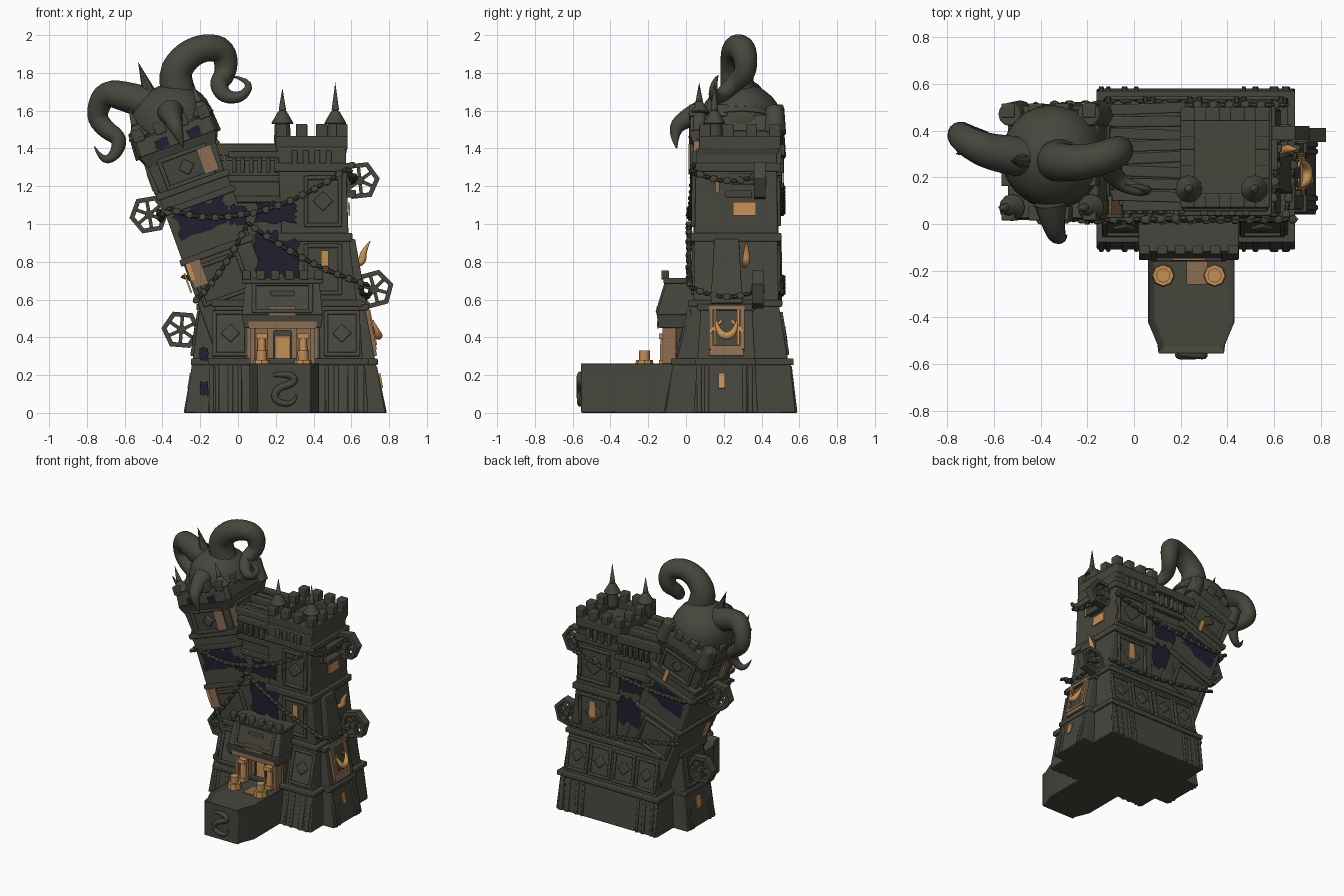
import bpy, bmesh, math, random
from mathutils import Matrix, Vector

random.seed(4)
if "Cube" in bpy.data.objects:
    bpy.data.objects.remove(bpy.data.objects["Cube"])
I, parts, b = Matrix.Identity(4), [], bmesh.new()

def material(name, *rgb):
    m = bpy.data.materials.new(name)
    m.use_nodes = True
    m.diffuse_color = (*rgb, 1)
    m.node_tree.nodes["Principled BSDF"].inputs["Base Color"].default_value = (*rgb, 1)
    return m

stone = material("dark stone", .062, .062, .048)
glow = material("amber glow", .56, .28, .09)
warm = material("warm stone", .26, .155, .085)
navy = material("navy void", .014, .013, .028)

def spin(angle, axis):
    return Matrix.Rotation(angle, 4, axis)

def at(x, y, z, turn=0, tilt=0):
    """Frame whose -y side faces outward after the turn; tilt leans it back."""
    return Matrix.Translation((x, y, z)) @ spin(math.radians(turn), 'Z') @ spin(math.radians(-tilt), 'X')

def frustum(low, high, z0, z1, M=I):
    for v in bmesh.ops.create_cube(b, size=1)['verts']:
        r, z = (high, z1) if v.co.z > 0 else (low, z0)
        v.co = M @ Vector((r[int(v.co.x > 0)], r[2 + int(v.co.y > 0)], z))

def box(c, s, M=I):
    bmesh.ops.create_cube(b, size=1, matrix=M @ Matrix.Translation(c) @ Matrix.Diagonal((*s, 1)))

def cone(x, y, z, r1, r2, h, M=I, sides=12):
    bmesh.ops.create_cone(b, cap_ends=True, segments=sides, radius1=r1, radius2=r2, depth=h,
                          matrix=M @ Matrix.Translation((x, y, z + h / 2)))

def grow(r, d):
    return (r[0] - d, r[1] + d, r[2] - d, r[3] + d)

def ledge(r, z, M=I, d=.02, h=.035):
    frustum(grow(r, d), grow(r, d), z - h / 2, z + h / 2, M)

def panel(w, h, M, diamond=True):
    for s in (-1, 1):
        box((s * w / 2, 0, 0), (.022, .025, h + .02), M)
        box((0, 0, s * h / 2), (w, .025, .022), M)
    if diamond:
        d = min(w, h) * .42
        box((0, 0, 0), (d, .028, d), M @ spin(math.pi / 4, 'Y'))

def merlons(r, z, M=I, s=.06, h=.065):
    for f in (0, 1 / 3, 2 / 3, 1):
        x, y = r[0] + f * (r[1] - r[0]), r[2] + f * (r[3] - r[2])
        for c in ((x, r[2]), (x, r[3]), (r[0], y), (r[1], y)):
            box((*c, z + h / 2), (s, s, h), M)

def turret(x, y, z, tip, M=I, r=.045):
    for h, r1, r2, d in ((-.05, .5, 1, .05), (0, 1, .9, .1), (.1, 1.35, .45, .07), (.17, .45, 0, tip - z - .17)):
        cone(x, y, z + h, r * r1, r * r2, d, M)

def hole(w, h, M, n=7):
    """Ragged thin plate."""
    ring = [(-w / 2 + w * i / n, -h / 2) for i in range(n)] + [(w / 2, -h / 2 + h * i / n) for i in range(n)]
    ring += [(-x, -z) for x, z in ring]
    b.faces.new([b.verts.new(M @ Vector((x * random.uniform(.88, 1.12), -.006, z * random.uniform(.76, 1.24))))
                 for x, z in ring])

def finish(name, mat, bevel=0):
    """Turn the collected shapes into one named object."""
    me = bpy.data.meshes.new(name)
    bmesh.ops.recalc_face_normals(b, faces=b.faces)
    b.to_mesh(me)
    b.clear()
    ob = bpy.data.objects.new(name, me)
    bpy.context.collection.objects.link(ob)
    me.materials.append(mat)
    if bevel:
        mod = ob.modifiers.new("worn edges", 'BEVEL')
        mod.width, mod.segments = bevel, 2
    parts.append(ob)

def tube(name, pts, radii, mat):
    cu = bpy.data.curves.new(name, 'CURVE')
    cu.dimensions, cu.bevel_depth, cu.bevel_resolution, cu.use_fill_caps = '3D', 1, 6, True
    sp = cu.splines.new('NURBS')
    sp.points.add(len(pts) - 1)
    for p, co, r in zip(sp.points, pts, radii):
        p.co, p.radius = (*co, 1), r
    sp.use_endpoint_u, sp.order_u, sp.resolution_u = True, 3, 4
    ob = bpy.data.objects.new(name, cu)
    bpy.context.collection.objects.link(ob)
    cu.materials.append(mat)
    bpy.ops.object.select_all(action='DESELECT')
    ob.select_set(True)
    bpy.context.view_layer.objects.active = ob
    bpy.ops.object.convert(target='MESH')
    parts.append(bpy.context.view_layer.objects.active)

# Battered base with side buttresses, planks and framed panels
foot, knee, waist, wing = (-.16, .69, -.11, .58), (-.14, .67, -.06, .55), (-.12, .64, .03, .49), (-.2, .67, .08, .35)
frustum(foot, knee, 0, .28)
frustum(grow(knee, -.01), waist, .28, .58)
frustum((-.28, .78, .04, .38), wing, 0, .57)
for r, z in ((knee, .27), (waist, .58), (wing, .56), ((-.23, .72, .07, .35), .27)):
    ledge(r, z)
for x in (-.14, -.11, -.04, .01, .47, .52, .6, .65):
    w = random.uniform(.008, .02)
    for i in (2, 3):
        frustum((x - w, x + w, foot[i] - .01, foot[i] + .01), (x - w, x + w, knee[i] - .01, knee[i] + .01), 0, .25)
for y in (.07, .11, .31, .34):
    for x0, x1 in ((-.28, -.235), (.78, .727)):
        frustum((x0 - .008, x0 + .008, y - .012, y + .012), (x1 - .008, x1 + .008, y - .012, y + .012), 0, .25)
for x in (-.04, .55):
    panel(.17, .23, at(x, -.012, .42, 0, 15))
for x in (-.03, .16, .36, .55):
    panel(.16, .21, at(x, .517, .42, 180, 9))
panel(.2, .22, at(-.222, .21, .42, -90, 9))
finish("base", stone, .006)

# Straight tower, slightly leaning, with sunk roof
t0, t1, t2, crown = (.25, .63, .04, .49), (.23, .585, .045, .485), (.21, .57, .055, .48), (.2, .58, .07, .5)
frustum(t0, t1, .58, .94)
frustum(t1, t2, .94, 1.4)
ledge(t1, .93, h=.045)
ledge(t2, 1.3, h=.045)
frustum(t2, crown, 1.36, 1.41)
for s in (-1, 1):
    box((.39 + s * .16, .285, 1.43), (.06, .43, .07))
    box((.39, .285 + s * .185, 1.43), (.38, .06, .07))
merlons(grow(crown, -.03), 1.46, h=.07)
for x in (.3, .36, .42, .48):
    for y in (.05, .49):
        box((x, y, 1.35), (.03, .03, .08))
turret(.235, .15, 1.43, 1.72)
turret(.515, .15, 1.43, 1.75)
for z in (.76, 1.12):
    panel(.18, .25, at(.45, .042, z, 0, 1), z > 1)
    panel(.24, .24, at(.43, .488, z, 180, 1))
box((.585, .32, 1.24), (.06, .18, .06))
box((.59, .28, 1.16), (.07, .14, .04))
frustum((.6, .68, .13, .3), (.56, .62, .15, .28), .58, .92)
finish("straight_tower", stone, .006)

# Broken curtain wall between the towers
frustum((-.1, .35, .07, .48), (-.12, .3, .08, .47), .56, 1.34)
for i in range(8):
    box((.06, .12 + i * .053, 1.385 + random.uniform(-.03, .02)), (.36, .045, .06), at(0, 0, 0, random.uniform(-3, 3)))
for z in (1.13, 1.24, 1.37):
    box((.1, .28, z), (.3, .45, .035))
for i in range(6):
    for y in (.06, .5):
        box((-.02 + i * .045, y, 1.31), (.022, .035, .08))
finish("curtain_wall", stone, .005)

# Leaning tower
L = at(0, .27, .55) @ spin(math.radians(-20), 'Y')
shaft = (-.19, .19, -.23, .22)
frustum(shaft, shaft, -.15, .7, L)
frustum(grow(shaft, -.01), grow(shaft, .005), .7, .92, L)
for s in (.33, .61, .7):
    ledge(shaft, s, L, .015)
frustum(shaft, grow(shaft, .025), .86, .93, L)
frustum(grow(shaft, .02), grow(shaft, .015), .93, 1.02, L)
merlons(grow(shaft, -.005), 1.01, L)
for x in (-.18, .18):
    turret(x, -.2, .93, 1.21, L)
    cone(x, .2, .92, .06, .05, .15, L)
    panel(.28, .15, L @ at(x * 1.08, 0, .8, 90 if x > 0 else -90), x > 0)
for turn, y in ((0, -.235), (180, .225)):
    panel(.25, .15, L @ at(0, y, .8, turn))
    panel(.25, .2, L @ at(-.03, y, .18, turn), False)
finish("leaning_tower", stone, .006)

# Domed cap with hoops and spike, then beak and sockets
D = L @ at(.01, .02, 1.05)
bmesh.ops.create_uvsphere(b, u_segments=24, v_segments=14, radius=.22, matrix=D @ Matrix.Diagonal((1, 1, .92, 1)))
for i in range(6):
    cone(0, 0, .03 * i - .02, .226 - .006 * i * i, .221 - .006 * i * i, .012, D, 24)
cone(-.06, -.02, .17, .04, 0, .19, D, 8)
finish("domed_cap", stone)
tube("beak", [L @ Vector(p) for p in ((.02, -.18, 1.1), (.02, -.27, 1.07), (.02, -.34, 1.0), (.02, -.32, .9))],
     (.07, .05, .035, .004), stone)
for x in (-.08, .1):
    hole(.07, .05, L @ at(x, -.25, .96), 3)
finish("crown_sockets", navy)

# Curling horns
tube("right_horn", [(-.42, .28, 1.62), (-.6, .3, 1.68), (-.71, .35, 1.695), (-.755, .39, 1.57), (-.7, .37, 1.5),
                    (-.62, .35, 1.45), (-.65, .33, 1.36), (-.72, .31, 1.33), (-.76, .3, 1.41)],
     (.09, .08, .066, .055, .05, .042, .03, .018, .003), stone)
tube("left_horn", [(-.28, .28, 1.6), (-.355, .27, 1.77), (-.28, .26, 1.89), (-.17, .27, 1.94), (-.07, .31, 1.92), (-.06, .32, 1.8),
                   (-.11, .25, 1.74), (-.07, .18, 1.67), (.03, .14, 1.67), (.075, .15, 1.76), (-.04, .17, 1.785)],
     (.1, .088, .08, .073, .068, .058, .048, .038, .026, .016, .003), stone)

# Gate porch overhanging its columns
porch, brow = (.04, .43, -.1, .08), (.02, .45, -.155, .08)
frustum((.03, .44, -.145, .08), brow, .45, .52)
frustum(brow, porch, .52, .7)
box((.235, .01, .38), (.4, .12, .22))
ledge(porch, .7, h=.03)
for i in range(6):
    box((.045 + i * .076, -.11, .73), (.045, .04, .05))
panel(.3, .15, at(.235, -.125, .61, 0, 17), False)
box((.235, -.115, .63), (.13, .02, .03))
finish("gate_porch", stone, .006)
box((.235, -.053, .37), (.37, .009, .2))
box((.235, -.151, .54), (.14, .009, .045))
box((.27, -.2, .243), (.09, .12, .009))
box((.235, -.15, .465), (.36, .009, .035))
for x in (.075, .395):
    box((x, -.09, .36), (.025, .07, .2))
for x in (.125, .345):
    box((x, -.08, .36), (.07, .04, .2))
finish("gate_lining", warm)
box((.235, -.06, .33), (.07, .009, .14))
for x in (.125, .345):
    cone(x, -.115, .25, .024, .02, .17)
    for z in (.265, .405):
        box((x, -.115, z), (.06, .055, .03))
    cone(x, -.22, .23, .05, .045, .05, sides=8)
    cone(x, -.22, .28, .028, .03, .05)
finish("gate_door_and_columns", glow)
for x in (.19, .28):
    box((x, -.062, .34), (.01, .012, .18))
box((.235, -.062, .425), (.09, .012, .03))
finish("door_frame", stone)

# Forecourt with sunk floor and carved serpent
half = [(.185, -.05), (.185, -.42), (.145, -.515), (.14, -.555)]
face = b.faces.new([b.verts.new((.245 + x, y, 0)) for x, y in half + [(-x, y) for x, y in reversed(half)]])
up = bmesh.ops.extrude_face_region(b, geom=[face])['geom']
bmesh.ops.translate(b, verts=[g for g in up if isinstance(g, bmesh.types.BMVert)], vec=(0, 0, .265))
top = [g for g in up if isinstance(g, bmesh.types.BMFace)]
bmesh.ops.inset_region(b, faces=top, thickness=.03)
bmesh.ops.translate(b, verts=list(top[0].verts), vec=(0, 0, -.028))
finish("forecourt", stone, .006)
tube("carved_serpent", [(.19, -.555, .2), (.28, -.56, .21), (.31, -.56, .16), (.2, -.56, .13), (.19, -.56, .06),
                        (.3, -.56, .04), (.31, -.555, .1)], (.01, .02, .018, .02, .018, .014, .004), stone)

# Ragged breaches, front and back
for w, h, M in ((.23, .2, at(.21, .03, .83)), (.12, .1, at(.15, .028, .91)), (.21, .11, at(.2, .038, 1.06)), (.09, .1, at(0, .035, 1.05)),
                (.28, .13, L @ at(-.01, -.231, .52)), (.28, .13, L @ at(-.01, .221, .52, 180)),
                (.2, .2, at(.14, .484, .85, 180)), (.2, .1, at(.12, .482, 1.05, 180)),
                (.045, .07, at(-.18, .035, .13, 0, 5)), (.045, .07, at(-.18, .05, .31, 0, 5))):
    hole(w, h, M)
finish("breaches", navy)

# Lit windows, banners and the framed side window
S = at(.7, .215, .45, 90, 11)
for w, h, M in ((.04, .12, at(.46, .032, .8)), (.12, .07, at(.588, .31, 1.08, 90, 3)), (.035, .08, at(.757, .19, .17, 90, 11)),
                (.05, .14, at(.44, .498, .78, 180)), (.03, .1, L @ at(-.207, -.04, .79, -90)), (.05, .11, L @ at(-.203, -.13, .22, -90)),
                (.05, .09, at(-.257, .22, .17, -90, 9)), (.03, .1, L @ at(.05, .245, .7, 180)), (.025, .09, L @ at(-.17, -.255, .27))):
    box((0, 0, 0), (w, .009, h), M)
for s in (-1, 1):
    box((s * .035, -.012, .045), (.09, .009, .014), S @ spin(s * .8, 'Y'))
    box((s * .062, -.014, 0), (.012, .009, .19), S)
finish("lit_windows", glow)
tube("window_crescent", [S @ Vector(p) for p in ((-.055, -.02, .04), (-.045, -.035, -.05), (.045, -.035, -.05), (.055, -.02, .04))],
     (.003, .022, .022, .003), glow)
panel(.165, .215, S, False)
box((0, 0, -.128), (.18, .015, .045), S)
for x, y, z, turn in ((.12, -.252, .8, 0), (-.14, -.252, .25, 0), (.207, -.19, .8, 90), (-.203, -.06, .79, -90)):
    box((0, 0, 0), (.08, .009, .14), L @ at(x, y, z, turn))
box((.583, .165, 1.2), (.009, .025, .07))
finish("warm_frames", warm)
tube("wall_flame", [(.6, .31, .78), (.66, .32, .79), (.66, .32, .85), (.7, .32, .91)], (.012, .022, .018, .002), glow)

# Six-spoked wheels
for name, c in (("right_upper_wheel", (-.47, .27, 1.05)), ("right_lower_wheel", (-.3, .24, .44)),
                ("left_upper_wheel", (.645, .39, 1.23)), ("left_lower_wheel", (.72, .38, .655))):
    W = at(*c) @ spin(random.random(), 'Y')
    for i in range(6):
        R = W @ spin(i * math.pi / 3, 'Y')
        box((0, 0, .08), (.105, .06, .024), R)
        box((0, 0, .04), (.018, .03, .08), R)
    cone(0, 0, -.035, .024, .024, .07, W @ spin(math.pi / 2, 'X'))
    finish(name, stone)

# Sagging chains, made of flattened links
for start, end in (((-.36, .02, 1.08), (.05, .02, 1.06)), ((.05, .02, 1.05), (.6, .04, 1.31)), ((.06, .015, 1.0), (.68, .02, .68)),
                   ((.04, .015, .98), (-.22, .015, .6)), ((-.34, .51, 1.06), (.58, .51, 1.2)), ((-.28, .51, .72), (.64, .51, .64)),
                   ((.65, .04, .66), (.7, .36, .64)), ((.59, .04, 1.28), (.62, .36, 1.25)), ((-.4, .02, 1.05), (-.42, .5, 1.07))):
    p, q = Vector(start), Vector(end)
    n = int((q - p).length / .034)
    for i in range(n + 1):
        c = p.lerp(q, i / n) - Vector((0, 0, .14 * i * (n - i) / n ** 2))
        R = (q - p).to_track_quat('X', 'Z').to_matrix().to_4x4() @ spin(i * math.pi / 2, 'X')
        bmesh.ops.create_icosphere(b, subdivisions=1, radius=.026, matrix=at(*c) @ R @ Matrix.Diagonal((1, .8, .5, 1)))
finish("chains", stone)

# Smooth rounded parts while keeping edges sharp
for ob in parts:
    ob.select_set(True)
bpy.context.view_layer.objects.active = parts[0]
bpy.ops.object.shade_smooth_by_angle(angle=math.radians(35))
